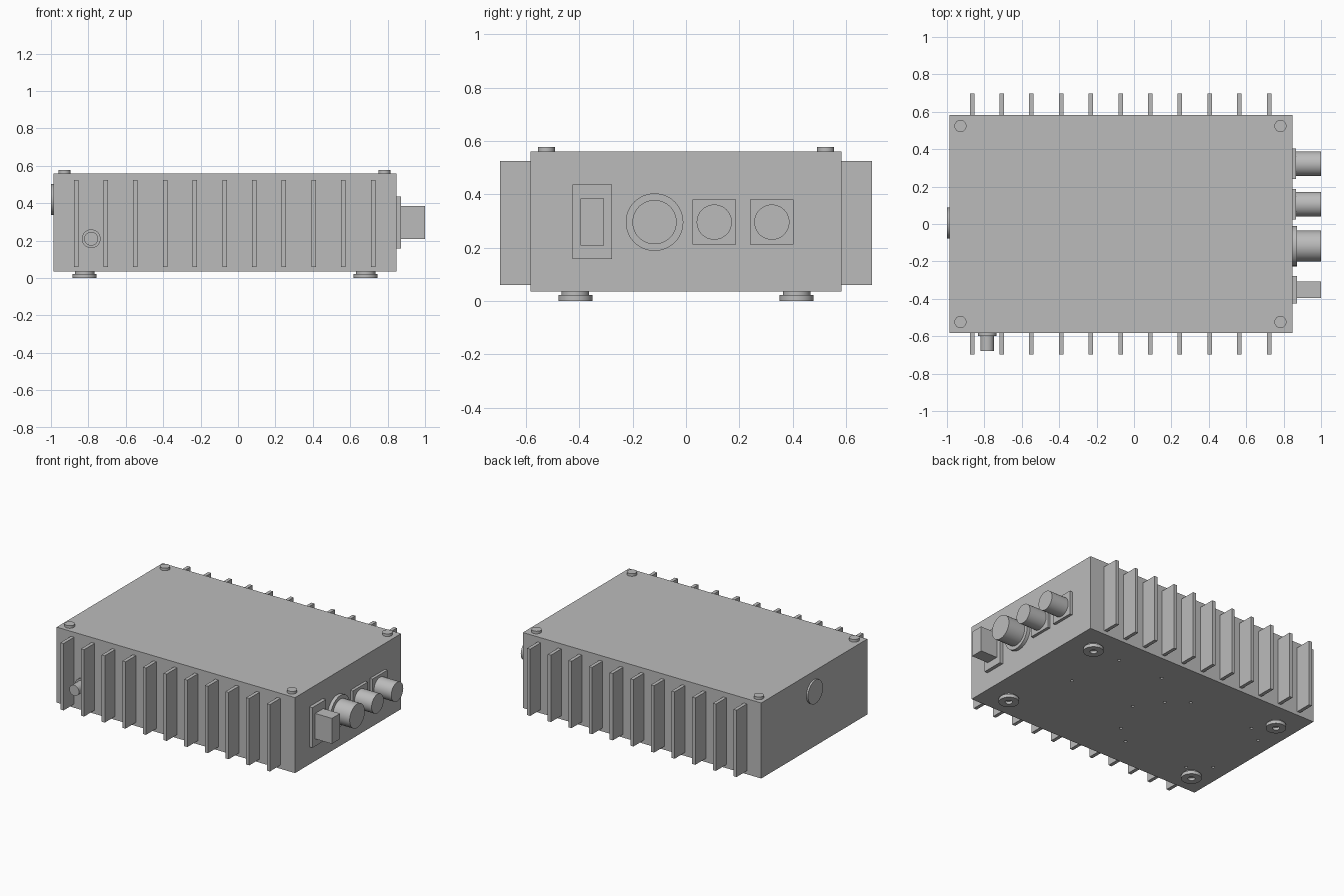
import bpy
import bmesh
from math import radians
from mathutils import Matrix, Vector

cube = bpy.data.objects.get("Cube")
if cube:
    bpy.data.objects.remove(cube, do_unlink=True)

grey = bpy.data.materials.new("plain grey")
grey.use_nodes = True
tone = (0.5, 0.5, 0.5, 1)
grey.diffuse_color = tone
grey.node_tree.nodes["Principled BSDF"].inputs["Base Color"].default_value = tone


def add_box(bm, low, high):
    low, high = Vector(low), Vector(high)
    matrix = Matrix.Translation((low + high) / 2) @ Matrix.Diagonal((high - low).to_4d())
    bmesh.ops.create_cube(bm, size=1, matrix=matrix)


def add_rod(bm, start, end, radius, sides=48):
    start, end = Vector(start), Vector(end)
    axis = end - start
    matrix = Matrix.Translation((start + end) / 2) @ axis.to_track_quat("Z", "Y").to_matrix().to_4x4()
    bmesh.ops.create_cone(bm, cap_ends=True, segments=sides, radius1=radius,
                          radius2=radius, depth=axis.length, matrix=matrix)


def finish(bm, name, smooth=False):
    mesh = bpy.data.meshes.new(name)
    bm.to_mesh(mesh)
    bm.free()
    mesh.materials.append(grey)
    obj = bpy.data.objects.new(name, mesh)
    bpy.context.collection.objects.link(obj)
    if smooth:
        bpy.ops.object.select_all(action="DESELECT")
        obj.select_set(True)
        bpy.context.view_layer.objects.active = obj
        bpy.ops.object.shade_smooth_by_angle(angle=radians(30))
    return obj


def box(name, low, high):
    bm = bmesh.new()
    add_box(bm, low, high)
    return finish(bm, name)


def rod(name, start, end, radius):
    bm = bmesh.new()
    add_rod(bm, start, end, radius)
    return finish(bm, name, True)


LEFT, RIGHT, DEPTH = -0.987, 0.847, 0.583
BOTTOM, TOP = 0.035, 0.56

# Case with small screw holes in its underside
case = box("case", (LEFT, -DEPTH, BOTTOM), (RIGHT, DEPTH, TOP))
holes = [(0.45, 0.39), (0.51, 0), (0.1, 0.39), (0.01, 0), (-0.11, 0.17), (-0.24, 0.27),
         (-0.24, -0.37), (-0.11, -0.26), (-0.74, 0.27), (-0.87, 0.18), (-0.87, -0.26), (-0.74, -0.37)]
bm = bmesh.new()
for x, y in holes:
    add_rod(bm, (x, y, 0), (x, y, BOTTOM + 0.02), 0.01, 16)
cutter = finish(bm, "hole_cutter")
cutter.hide_render = True
cut = case.modifiers.new("holes", "BOOLEAN")
cut.operation, cut.solver, cut.object = "DIFFERENCE", "EXACT", cutter
bpy.context.view_layer.objects.active = case
bpy.ops.object.modifier_apply(modifier=cut.name)
bpy.data.objects.remove(cutter, do_unlink=True)

# Cooling fins on the front and back
for side, name in ((-1, "front_fins"), (1, "back_fins")):
    bm = bmesh.new()
    for i in range(11):
        x = -0.866 + 0.1588 * i
        y = sorted((side * DEPTH, side * 0.698))
        add_box(bm, (x - 0.012, y[0], 0.06), (x + 0.012, y[1], 0.525))
    finish(bm, name)

# Lid screws
for x in (-0.928, 0.783):
    for y in (-0.524, 0.524):
        rod("lid_screw", (x, y, TOP), (x, y, 0.578), 0.032)

# Stepped feet with a recess underneath, spun from a profile
profile = [(0, 0.018), (0.023, 0.018), (0.023, 0), (0.064, 0),
           (0.064, 0.023), (0.052, 0.023), (0.052, BOTTOM)]
for x in (-0.82, 0.682):
    for y in (-0.415, 0.415):
        bm = bmesh.new()
        verts = [bm.verts.new((r, 0, z)) for r, z in profile]
        edges = [bm.edges.new(pair) for pair in zip(verts, verts[1:])]
        bmesh.ops.spin(bm, geom=verts + edges, cent=(0, 0, 0), axis=(0, 0, 1),
                       angle=radians(360), steps=48)
        bmesh.ops.remove_doubles(bm, verts=bm.verts, dist=0.0001)
        bmesh.ops.recalc_face_normals(bm, faces=bm.faces)
        # The open shell must face outwards
        bm.normal_update()
        outer = max(bm.faces, key=lambda f: f.calc_center_median().xy.length)
        if outer.normal.dot(outer.calc_center_median()) < 0:
            bmesh.ops.reverse_faces(bm, faces=bm.faces)
        bmesh.ops.translate(bm, verts=bm.verts, vec=(x, y, 0))
        finish(bm, "foot", True)

# Connectors on the end panel
PLATE, END, MID = 0.871, 1.0, 0.296
box("power_inlet_plate", (RIGHT, -0.426, 0.157), (PLATE, -0.277, 0.437))
box("power_inlet_block", (PLATE, -0.396, 0.208), (END, -0.307, 0.385))
rod("large_connector_flange", (RIGHT, -0.118, MID), (PLATE, -0.118, MID), 0.108)
rod("large_connector", (PLATE, -0.118, MID), (END, -0.118, MID), 0.083)
for y in (0.106, 0.322):
    box("small_connector_plate", (RIGHT, y - 0.082, MID - 0.084), (0.867, y + 0.082, MID + 0.084))
    rod("small_connector", (0.867, y, MID), (END, y, MID), 0.066)

# Button on the opposite end
rod("end_button", (LEFT, 0.005, 0.42), (-1.0, 0.005, 0.42), 0.082)

# Socket between the front fins
rod("front_socket_flange", (-0.785, -DEPTH, 0.21), (-0.785, -0.6, 0.21), 0.05)
rod("front_socket", (-0.785, -0.6, 0.21), (-0.785, -0.68, 0.21), 0.037)
